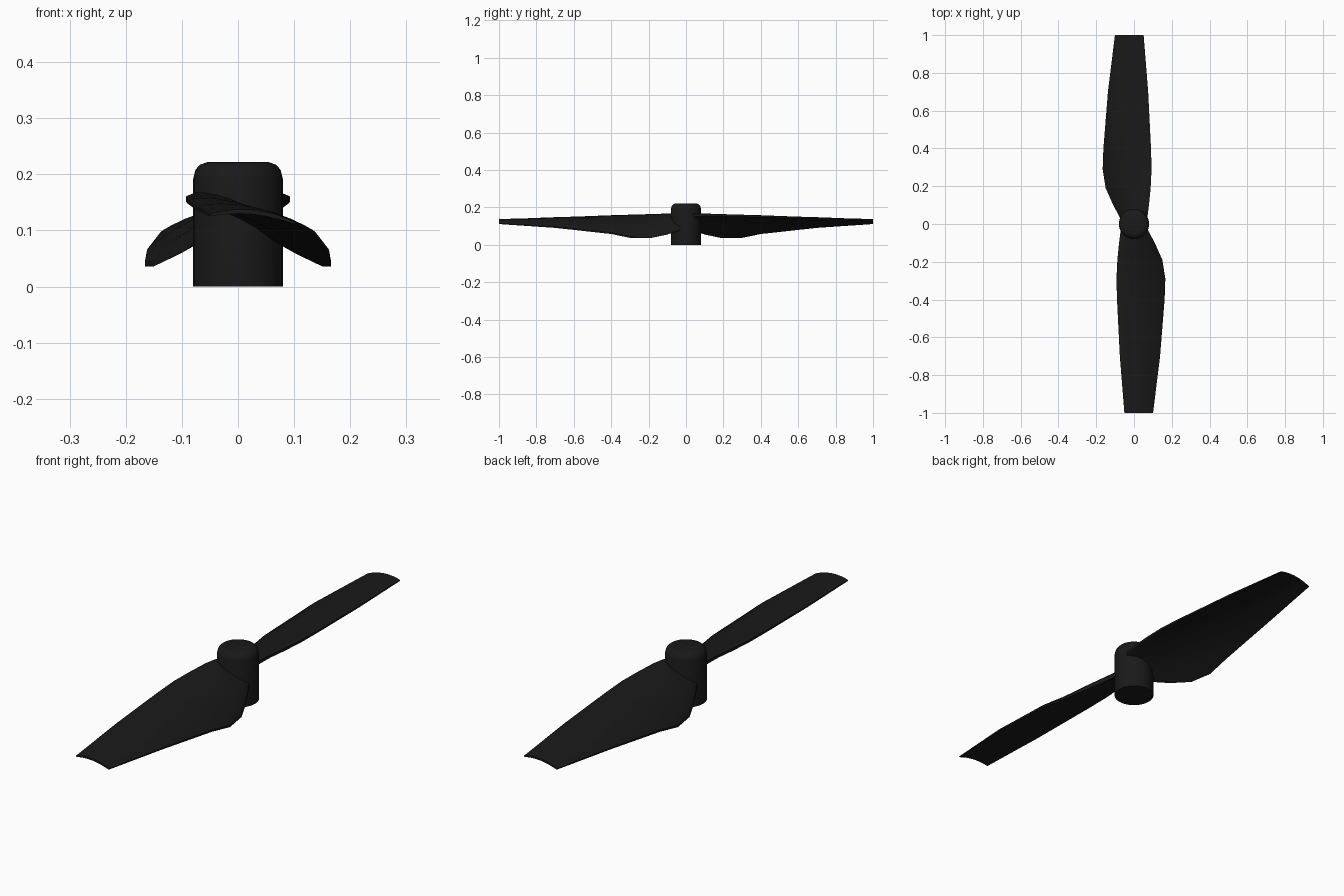
import bpy, bmesh, math

if "Cube" in bpy.data.objects:
    bpy.data.objects.remove(bpy.data.objects["Cube"])

black = bpy.data.materials.new("black_plastic")
black.diffuse_color = (0.01, 0.01, 0.01, 1)
black.use_nodes = True
black.node_tree.nodes["Principled BSDF"].inputs["Base Color"].default_value = black.diffuse_color


def make_object(name, bm):
    bmesh.ops.recalc_face_normals(bm, faces=bm.faces)
    mesh = bpy.data.meshes.new(name)
    bm.to_mesh(mesh)
    bm.free()
    mesh.materials.append(black)
    ob = bpy.data.objects.new(name, mesh)
    bpy.context.collection.objects.link(ob)
    bpy.ops.object.select_all(action='DESELECT')
    bpy.context.view_layer.objects.active = ob
    ob.select_set(True)
    bpy.ops.object.shade_smooth_by_angle(angle=math.radians(40))
    return ob


def loft(name, rings):
    bm = bmesh.new()
    loops = [[bm.verts.new(p) for p in ring] for ring in rings]
    n = len(loops[0])
    for a, b in zip(loops, loops[1:]):
        for i in range(n):
            j = (i + 1) % n
            bm.faces.new((a[i], a[j], b[j], b[i]))
    bm.faces.new(loops[0])
    bm.faces.new(loops[-1])
    return make_object(name, bm)


# Hub: cylinder with a rounded top
hub_profile = [(0.08, 0), (0.08, 0.192), (0.076, 0.208), (0.068, 0.217), (0.054, 0.222)]
SIDES = 32
loft("hub", [[(r * math.cos(2 * math.pi * i / SIDES), r * math.sin(2 * math.pi * i / SIDES), z)
              for i in range(SIDES)] for r, z in hub_profile])

# Blade stations: y, low edge x, z, high edge x, z, camber, half thickness
stations = [
    (0.00, -0.058, 0.098, 0.062, 0.150, 0.008, 0.016),
    (0.05, -0.083, 0.078, 0.073, 0.157, 0.014, 0.015),
    (0.10, -0.110, 0.061, 0.079, 0.160, 0.020, 0.013),
    (0.19, -0.150, 0.041, 0.088, 0.158, 0.025, 0.011),
    (0.29, -0.166, 0.040, 0.093, 0.156, 0.025, 0.010),
    (0.40, -0.162, 0.062, 0.090, 0.152, 0.023, 0.009),
    (0.70, -0.138, 0.094, 0.075, 0.140, 0.017, 0.007),
    (1.00, -0.101, 0.113, 0.051, 0.127, 0.013, 0.004),
]
STEPS = 10


def section(y, xl, zl, xh, zh, camber, half):
    # Cambered aerofoil outline, upper skin forward then lower skin back
    upper, lower = [], []
    for i in range(STEPS + 1):
        t = 0.5 - 0.5 * math.cos(math.pi * i / STEPS)
        x = xl + (xh - xl) * t
        bow = 4 * t * (1 - t)
        z = zl + (zh - zl) * t + camber * bow
        h = half * (0.45 + 0.55 * math.sqrt(bow))
        upper.append((x, y, z + h))
        lower.append((x, y, z - h))
    return upper + lower[::-1]


# Two blades, opposite each other
for k, name in enumerate(("back_blade", "front_blade")):
    s = 1 - 2 * k
    loft(name, [[(s * x, s * y, z) for x, y, z in section(*st)] for st in stations])
